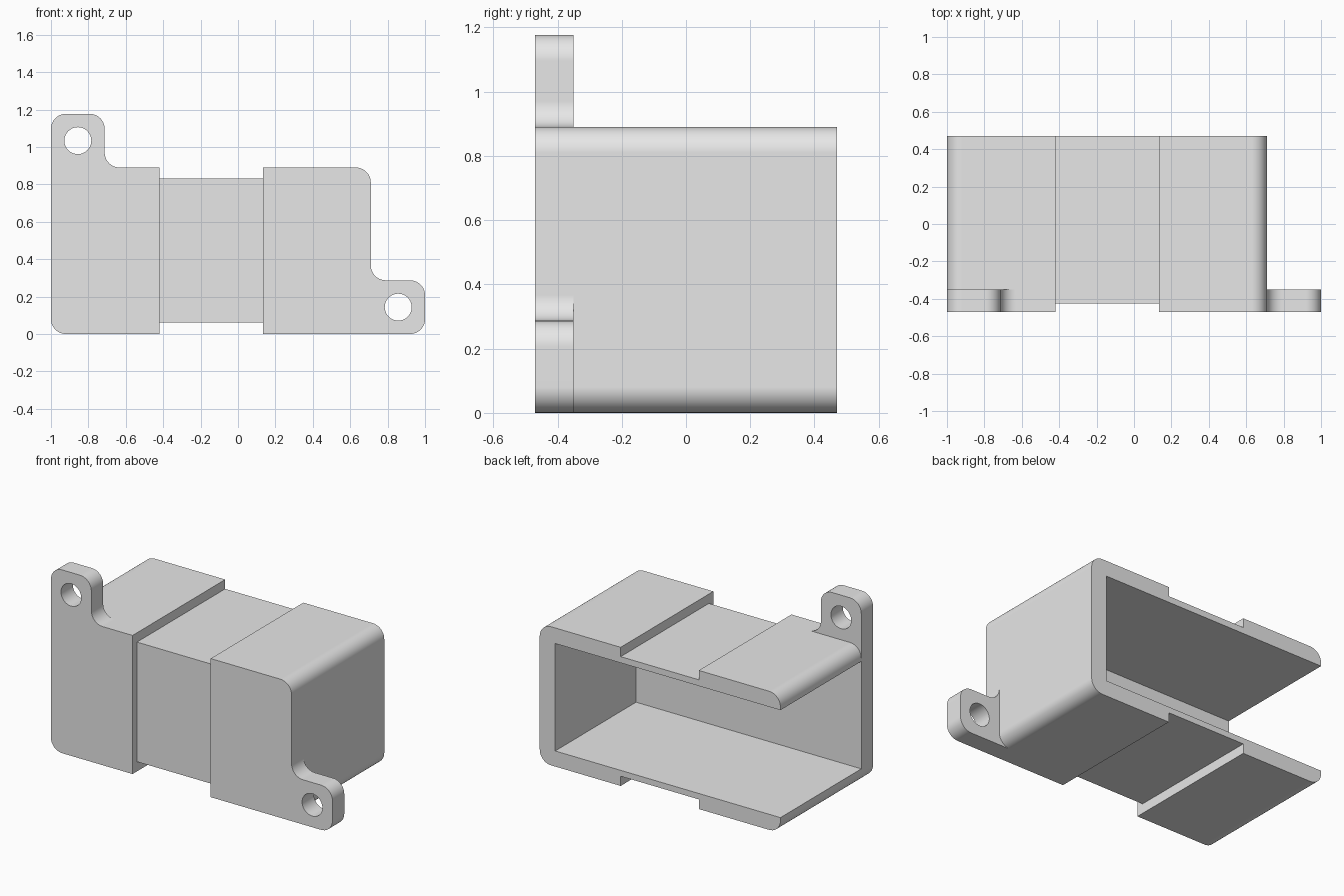
import bpy, bmesh, math

default_cube = bpy.data.objects.get("Cube")
if default_cube:
    bpy.data.objects.remove(default_cube, do_unlink=True)

# Main dimensions
FRONT, PLATE_BACK, BACK = -0.47, -0.35, 0.47
LEFT, RIGHT, TOP = -1.0, 0.71, 0.89
EAR, R = 0.287, 0.08
WALL_X, WALL_Z = 0.11, 0.10

grey = bpy.data.materials.new("plain_grey")
grey.diffuse_color = (0.8, 0.8, 0.8, 1)
grey.use_nodes = True
grey.node_tree.nodes["Principled BSDF"].inputs["Base Color"].default_value = (0.8, 0.8, 0.8, 1)


def rounded(corners, steps=10):
    """Round each (x, z, radius) corner of a right-angled outline."""
    out = []
    for i, (x, z, r) in enumerate(corners):
        if r == 0:
            out.append((x, z))
            continue
        px, pz, _ = corners[i - 1]
        nx, nz, _ = corners[(i + 1) % len(corners)]
        a, b = math.hypot(x - px, z - pz), math.hypot(nx - x, nz - z)
        d1 = ((x - px) / a, (z - pz) / a)
        d2 = ((nx - x) / b, (nz - z) / b)
        for k in range(steps + 1):
            t = math.pi / 2 * k / steps
            u, v = r * (math.sin(t) - 1), r * (1 - math.cos(t))
            out.append((x + u * d1[0] + v * d2[0], z + u * d1[1] + v * d2[1]))
    return out


def extrude(name, outline, y0, y1):
    """Solid made from an x-z outline running from y0 to y1."""
    bm = bmesh.new()
    face = bm.faces.new([bm.verts.new((x, y0, z)) for x, z in outline])
    ext = bmesh.ops.extrude_face_region(bm, geom=[face])
    moved = [g for g in ext["geom"] if isinstance(g, bmesh.types.BMVert)]
    bmesh.ops.translate(bm, verts=moved, vec=(0, y1 - y0, 0))
    bmesh.ops.recalc_face_normals(bm, faces=bm.faces)
    mesh = bpy.data.meshes.new(name)
    bm.to_mesh(mesh)
    bm.free()
    mesh.materials.append(grey)
    obj = bpy.data.objects.new(name, mesh)
    bpy.context.collection.objects.link(obj)
    return obj


def box(name, x0, x1, y0, y1, z0, z1):
    return extrude(name, [(x0, z0), (x1, z0), (x1, z1), (x0, z1)], y0, y1)


def combine(target, other, operation):
    """Apply a boolean and discard the helper."""
    bpy.ops.object.select_all(action="DESELECT")
    bpy.context.view_layer.objects.active = target
    target.select_set(True)
    mod = target.modifiers.new("combine", "BOOLEAN")
    mod.operation, mod.solver, mod.object = operation, "EXACT", other
    bpy.ops.object.modifier_apply(modifier=mod.name)
    bpy.data.objects.remove(other, do_unlink=True)


# Housing: a C-shaped shell, open at the back and at one end
inner = RIGHT - WALL_X
housing = extrude("housing", rounded([
    (LEFT, 0, R), (RIGHT, 0, R), (RIGHT, TOP, R), (LEFT, TOP, R),
    (LEFT, TOP - WALL_Z, 0), (inner, TOP - WALL_Z, 0),
    (inner, WALL_Z, 0), (LEFT, WALL_Z, 0)]), PLATE_BACK, BACK)

# Front plate with two diagonal mounting ears
plate = extrude("front_plate", rounded([
    (LEFT, 0, R), (1, 0, R), (1, EAR, R), (RIGHT, EAR, R),
    (RIGHT, TOP, R), (LEFT + EAR, TOP, R),
    (LEFT + EAR, TOP + EAR, R), (LEFT, TOP + EAR, R)]), FRONT, PLATE_BACK)
combine(housing, plate, "UNION")

# Screw holes through the ears
for cx, cz in ((LEFT + EAR / 2, TOP + EAR / 2), (1 - EAR / 2, EAR / 2)):
    circle = [(cx + 0.072 * math.cos(a), cz + 0.072 * math.sin(a))
              for a in (math.tau * k / 40 for k in range(40))]
    combine(housing, extrude("hole_cutter", circle, -0.6, -0.2), "DIFFERENCE")

# Strap groove around the top, bottom and front
G0, G1 = -0.42, 0.135
combine(housing, box("top_cutter", G0, G1, -0.6, 0.6, 0.83, 1.3), "DIFFERENCE")
combine(housing, box("bottom_cutter", G0, G1, -0.6, 0.6, -0.2, 0.062), "DIFFERENCE")
combine(housing, box("front_cutter", G0, G1, -0.6, -0.425, -0.2, 1.3), "DIFFERENCE")

# Smooth roundings, crisp edges, flat large faces
bpy.ops.object.shade_smooth_by_angle(angle=math.radians(30))
weighted = housing.modifiers.new("flat_faces", "WEIGHTED_NORMAL")
weighted.keep_sharp = True
